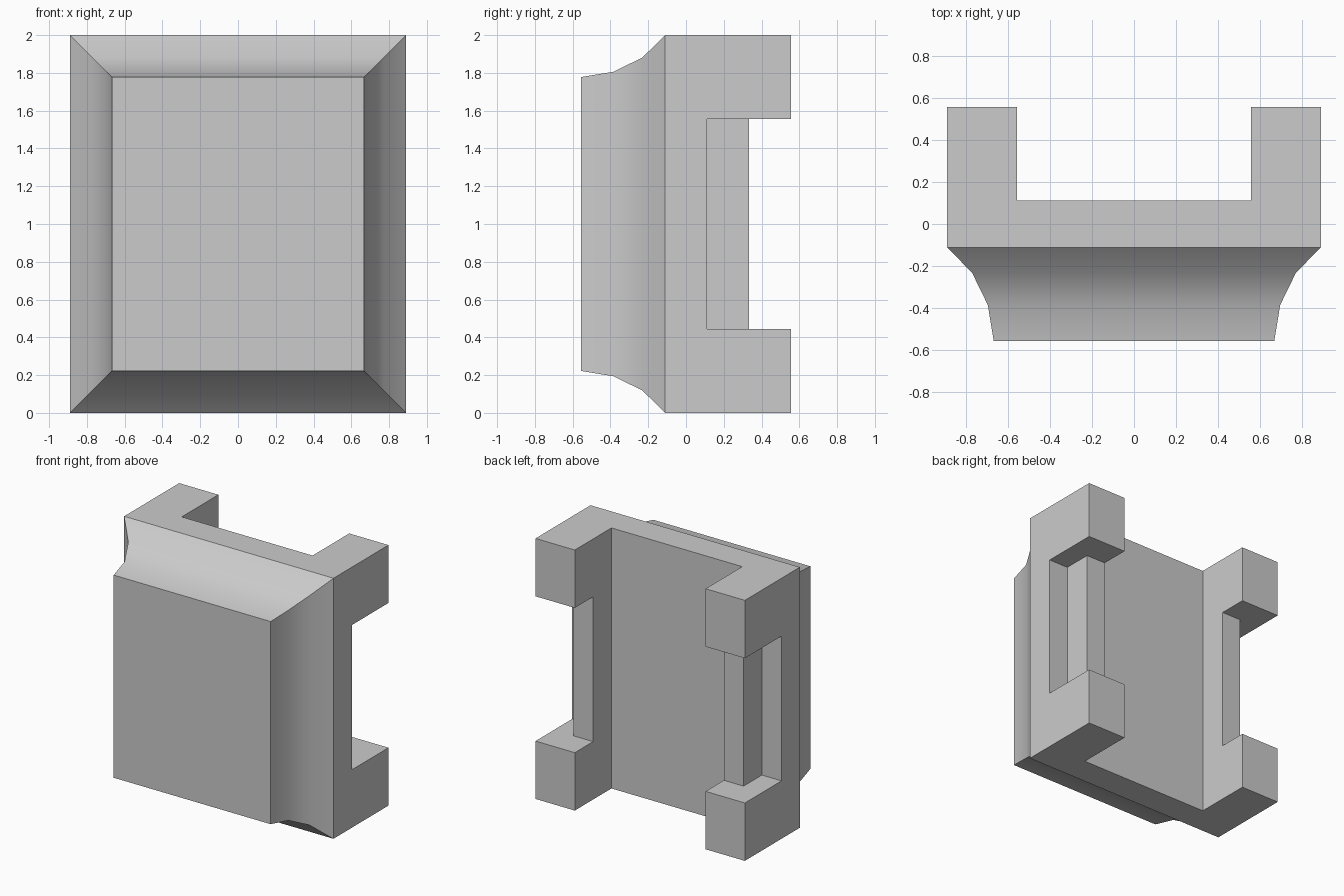
import bpy, bmesh, math

if "Cube" in bpy.data.objects:
    bpy.data.objects.remove(bpy.data.objects["Cube"])

U = 1 / 9  # the model sits on a grid of ninths
W, H = 8 * U, 2.0


def finish(bm, name):
    bmesh.ops.recalc_face_normals(bm, faces=bm.faces)
    mesh = bpy.data.meshes.new(name)
    bm.to_mesh(mesh)
    bm.free()
    obj = bpy.data.objects.new(name, mesh)
    bpy.context.collection.objects.link(obj)
    return obj


def prism(name, points, z0, z1):
    """Extrude an xy outline from z0 to z1."""
    bm = bmesh.new()
    face = bm.faces.new([bm.verts.new((x, y, z0)) for x, y in points])
    new = bmesh.ops.extrude_face_region(bm, geom=[face])["geom"]
    bmesh.ops.translate(bm, vec=(0, 0, z1 - z0),
                        verts=[v for v in new if isinstance(v, bmesh.types.BMVert)])
    return finish(bm, name)


def select_only(obj):
    bpy.ops.object.select_all(action='DESELECT')
    obj.select_set(True)
    bpy.context.view_layer.objects.active = obj


# U-shaped back frame: plate with two side walls
half = [(5 * U, U), (5 * U, 5 * U), (W, 5 * U), (W, -U)]
frame = prism("back_frame", half + [(-x, y) for x, y in reversed(half)], 0, H)

# Notch in each side wall, leaving a slim inner bar
notch = [(6.5 * U, U), (1.1, U), (1.1, 0.7), (0.4, 0.7), (0.4, 3 * U), (6.5 * U, 3 * U)]
for side in (1, -1):
    cutter = prism("notch_cutter", [(side * x, y) for x, y in notch], 4 * U, 14 * U)
    cutter.hide_render = True
    mod = frame.modifiers.new("notch", 'BOOLEAN')
    mod.operation, mod.solver, mod.object = 'DIFFERENCE', 'EXACT', cutter
    select_only(frame)
    bpy.ops.object.modifier_apply(modifier=mod.name)
    bpy.data.objects.remove(cutter)

# Front panel with a concave moulded edge: (inset, y) profile
profile = [(0, -U), (0.119, -0.231), (0.194, -0.385), (2 * U, -5 * U)]
bm = bmesh.new()
rings = [[bm.verts.new(p) for p in ((-W + d, y, d), (W - d, y, d),
                                    (W - d, y, H - d), (-W + d, y, H - d))]
         for d, y in profile]
for a, b in zip(rings, rings[1:]):
    for i in range(4):
        j = (i + 1) % 4
        bm.faces.new((a[i], a[j], b[j], b[i]))
bm.faces.new(rings[-1])
bm.faces.new(rings[0])
panel = finish(bm, "front_panel")
select_only(panel)
bpy.ops.object.shade_smooth_by_angle(angle=math.radians(30))
